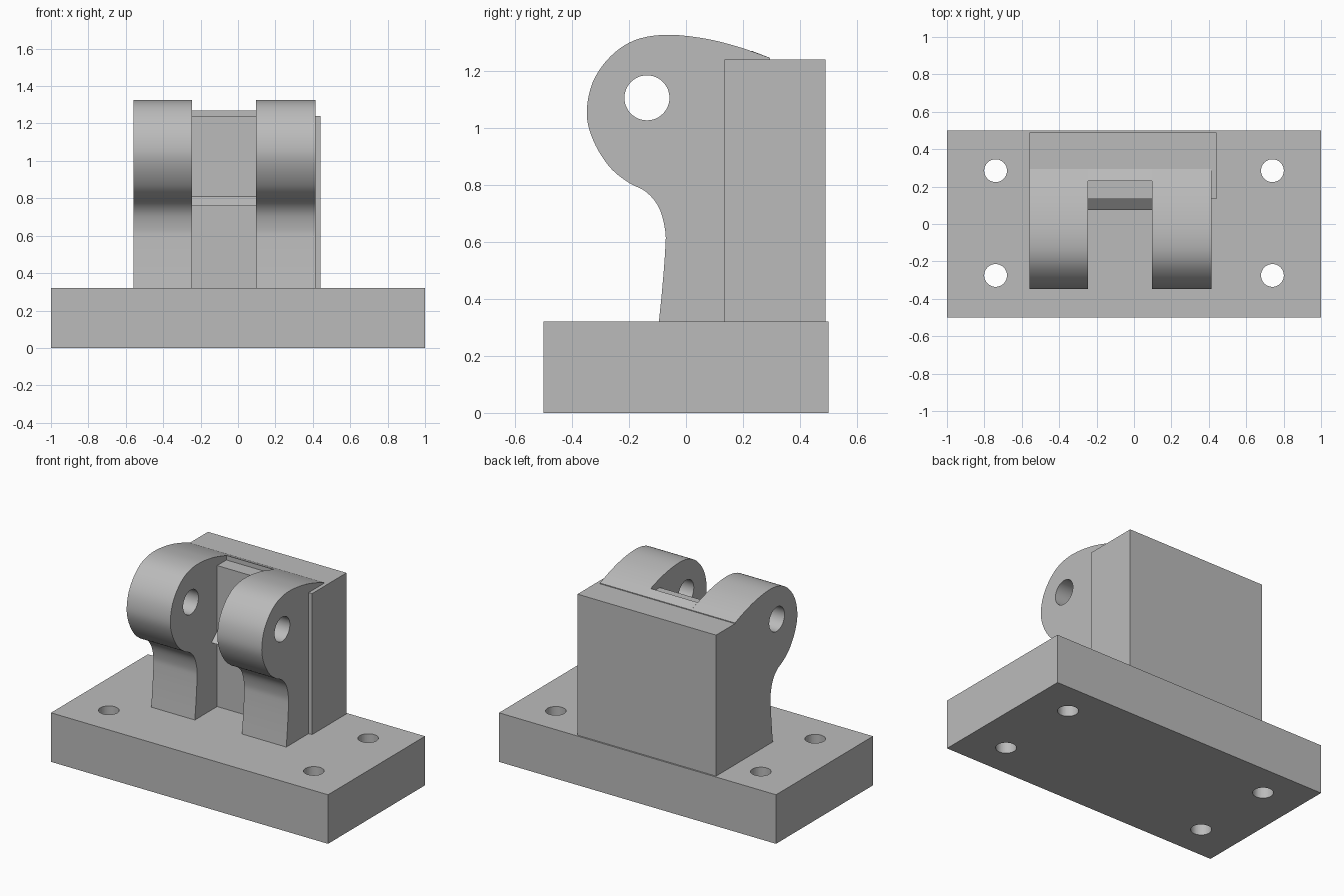
import bpy
import bmesh
from math import pi, radians
from mathutils import Vector

cube = bpy.data.objects.get("Cube")
if cube:
    bpy.data.objects.remove(cube, do_unlink=True)

GREY = (0.5, 0.5, 0.5, 1)
metal = bpy.data.materials.new("plain grey")
metal.use_nodes = True
metal.diffuse_color = GREY
metal.node_tree.nodes["Principled BSDF"].inputs["Base Color"].default_value = GREY


def prism(name, outline, x0, x1):
    """Extrude a (y, z) outline from x0 to x1."""
    bm = bmesh.new()
    face = bm.faces.new([bm.verts.new((x0, y, z)) for y, z in outline])
    moved = bmesh.ops.extrude_face_region(bm, geom=[face])["geom"]
    verts = [v for v in moved if isinstance(v, bmesh.types.BMVert)]
    bmesh.ops.translate(bm, verts=verts, vec=(x1 - x0, 0, 0))
    bmesh.ops.recalc_face_normals(bm, faces=bm.faces)
    mesh = bpy.data.meshes.new(name)
    bm.to_mesh(mesh)
    bm.free()
    obj = bpy.data.objects.new(name, mesh)
    bpy.context.collection.objects.link(obj)
    mesh.materials.append(metal)
    return obj


def box(name, x0, x1, y0, y1, z0, z1):
    return prism(name, [(y0, z0), (y1, z0), (y1, z1), (y0, z1)], x0, x1)


def activate(obj):
    bpy.ops.object.select_all(action="DESELECT")
    obj.select_set(True)
    bpy.context.view_layer.objects.active = obj


def drill(obj, centre, radius, rotation=(0, 0, 0)):
    """Cut a round through hole."""
    bpy.ops.mesh.primitive_cylinder_add(vertices=48, radius=radius, depth=2,
                                        location=centre, rotation=rotation)
    cutter = bpy.context.object
    cutter.name = "drill_cutter"
    cutter.hide_render = True
    cutter.data.materials.append(metal)
    mod = obj.modifiers.new("hole", "BOOLEAN")
    mod.operation = "DIFFERENCE"
    mod.solver = "EXACT"
    mod.object = cutter
    activate(obj)
    bpy.ops.object.modifier_apply(modifier=mod.name)
    bpy.data.objects.remove(cutter, do_unlink=True)


def smooth_path(points, steps=5):
    """Catmull-Rom curve through the points."""
    p = [Vector(q) for q in points]
    p = [2 * p[0] - p[1]] + p + [2 * p[-1] - p[-2]]
    path = []
    for a, b, c, d in zip(p, p[1:], p[2:], p[3:]):
        for i in range(steps):
            t = i / steps
            path.append(0.5 * (2 * b + (c - a) * t + (2 * a - 5 * b + 4 * c - d) * t ** 2
                               + (3 * b - a - 3 * c + d) * t ** 3))
    return [tuple(q) for q in path] + [points[-1]]


BASE_TOP, BLOCK_TOP, BLOCK_FRONT = 0.32, 1.24, 0.135
SLOT_LEFT, SLOT_RIGHT = 0.095, -0.245

# Base plate with four bolt holes
base = box("base_plate", -1, 1, -0.5, 0.5, 0, BASE_TOP)
for x in (-0.74, 0.74):
    for y in (-0.275, 0.285):
        drill(base, (x, y, 0), 0.061)

# Rear block
box("rear_block", -0.56, 0.44, BLOCK_FRONT, 0.49, BASE_TOP, BLOCK_TOP)

# Two curved lugs with a pin hole
front_curve = smooth_path([
    (-0.095, BASE_TOP), (-0.083, 0.44), (-0.073, 0.57), (-0.073, 0.64),
    (-0.095, 0.72), (-0.14, 0.775), (-0.205, 0.81), (-0.27, 0.865),
    (-0.325, 0.955), (-0.348, 1.05), (-0.327, 1.16), (-0.265, 1.25),
    (-0.18, 1.307), (-0.07, 1.326), (0.06, 1.314), (0.18, 1.285), (0.295, 1.245)])
lug_outline = front_curve + [(0.295, BLOCK_TOP), (BLOCK_FRONT, BLOCK_TOP),
                             (BLOCK_FRONT, BASE_TOP)]
for name, x0, x1 in (("right_lug", -0.56, SLOT_RIGHT), ("left_lug", SLOT_LEFT, 0.415)):
    lug = prism(name, lug_outline, x0, x1)
    drill(lug, (0, -0.137, 1.105), 0.079, (0, pi / 2, 0))
    activate(lug)
    bpy.ops.object.shade_smooth_by_angle(angle=radians(25))

# Bridge joining the lugs above the block
prism("top_bridge", [(0.23, BLOCK_TOP), (0.23, 1.27), (0.295, 1.245), (0.295, BLOCK_TOP)],
      SLOT_RIGHT, SLOT_LEFT)

# Small wedge across the slot
prism("slot_wedge", [(BLOCK_FRONT, 0.76), (0.075, 0.76), (BLOCK_FRONT, 0.81)],
      SLOT_RIGHT, SLOT_LEFT)
